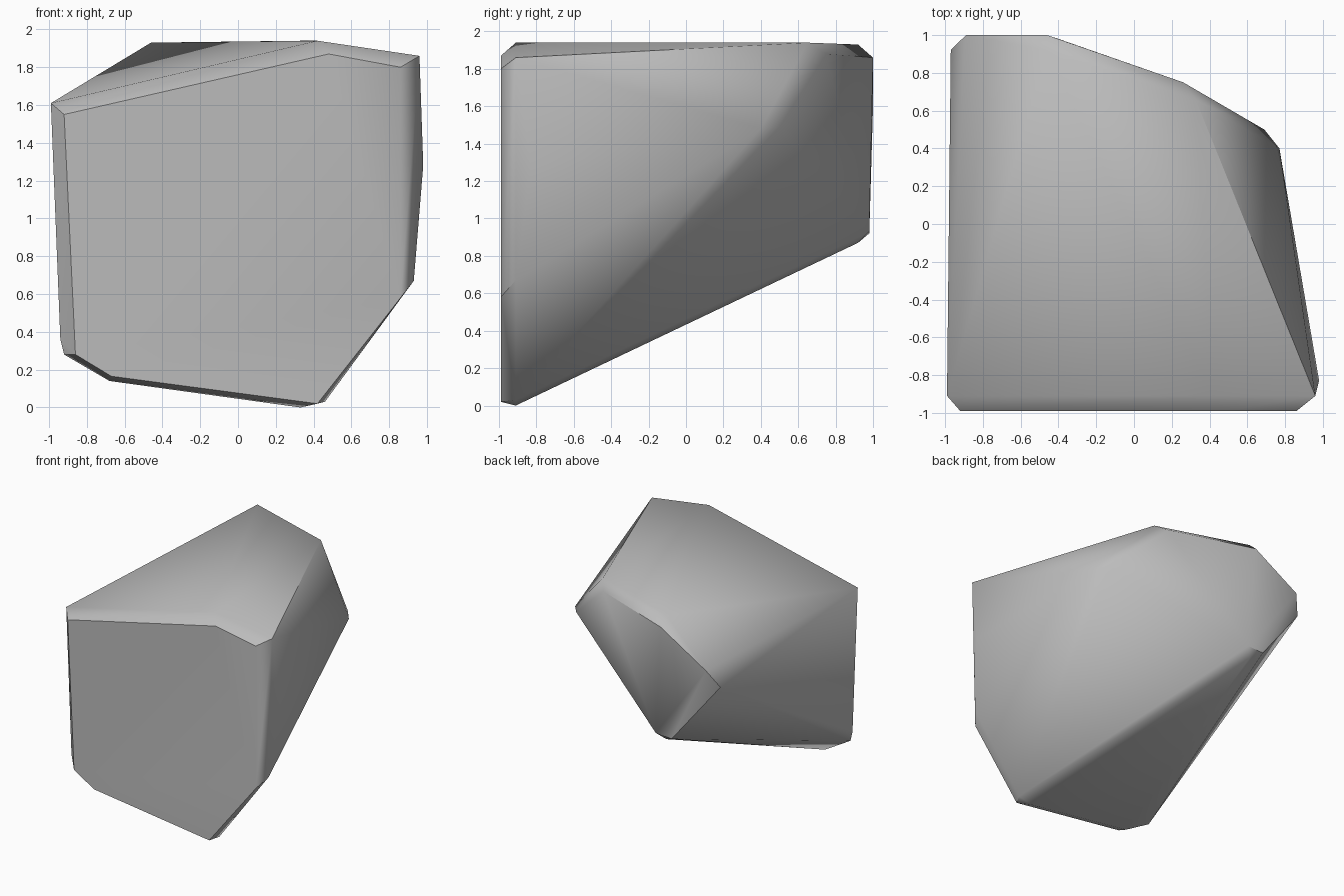
import bpy
import bmesh
import math

# Remove the default cube
default_cube = bpy.data.objects.get("Cube")
if default_cube:
    bpy.data.objects.remove(default_cube, do_unlink=True)


def make_material(name, colour):
    material = bpy.data.materials.new(name)
    material.use_nodes = True
    material.diffuse_color = colour
    shader = material.node_tree.nodes["Principled BSDF"]
    shader.inputs["Base Color"].default_value = colour
    shader.inputs["Roughness"].default_value = 0.9
    return material


def hull_object(name, points, material, smooth_angle):
    """Wrap a convex skin round the chipped corners of a stone."""
    mesh = bpy.data.meshes.new(name)
    stone = bpy.data.objects.new(name, mesh)
    bpy.context.collection.objects.link(stone)
    bm = bmesh.new()
    for point in points:
        bm.verts.new(point)
    hull = bmesh.ops.convex_hull(bm, input=bm.verts)
    loose = {item for key in ("geom_interior", "geom_unused") for item in hull[key]
             if isinstance(item, bmesh.types.BMVert)}
    bmesh.ops.delete(bm, geom=list(loose), context="VERTS")
    # Merge nearly flat triangles into broad facets
    bmesh.ops.dissolve_limit(bm, angle_limit=math.radians(2),
                             verts=bm.verts, edges=bm.edges)
    bmesh.ops.recalc_face_normals(bm, faces=bm.faces)
    bm.to_mesh(mesh)
    bm.free()
    mesh.materials.append(material)
    bpy.ops.object.select_all(action="DESELECT")
    stone.select_set(True)
    bpy.context.view_layer.objects.active = stone
    bpy.ops.object.shade_smooth_by_angle(angle=math.radians(smooth_angle))
    return stone


# Outline of the broad front facet, as x and z
front_outline = [(-.92, 1.55), (.48, 1.87), (.86, 1.8), (.86, .58),
                 (.42, .02), (-.67, .165), (-.86, .28)]
front_facet = [(x, -.99, z) for x, z in front_outline]

# Chamfer ring just behind the front facet
ring_outline = [(-.99, 1.61), (.42, 1.94), (.96, 1.86), (.93, .67), (.46, .03),
                (.33, 0), (-.68, .14), (-.92, .28), (-.94, .36)]
front_ring = [(x, -.91, z) for x, z in ring_outline]

# Chipped corners along the top, the right flank and the back
top_corners = [(.33, .65, 1.94), (-.46, .92, 1.93)]
right_corners = [(.98, -.83, 1.28), (.77, .4, 1.48), (.69, .5, 1.49)]
back_corners = [(.26, .75, 1.88), (-.46, 1, 1.86), (-.89, 1, 1.6),
                (-.97, .92, 1.45), (-.4, .98, .93), (-.55, .98, .92),
                (-.46, .92, .87)]

stone_grey = make_material("stone grey", (.5, .5, .5, 1))
hull_object("boulder",
            front_facet + front_ring + top_corners + right_corners + back_corners,
            stone_grey, 40)
